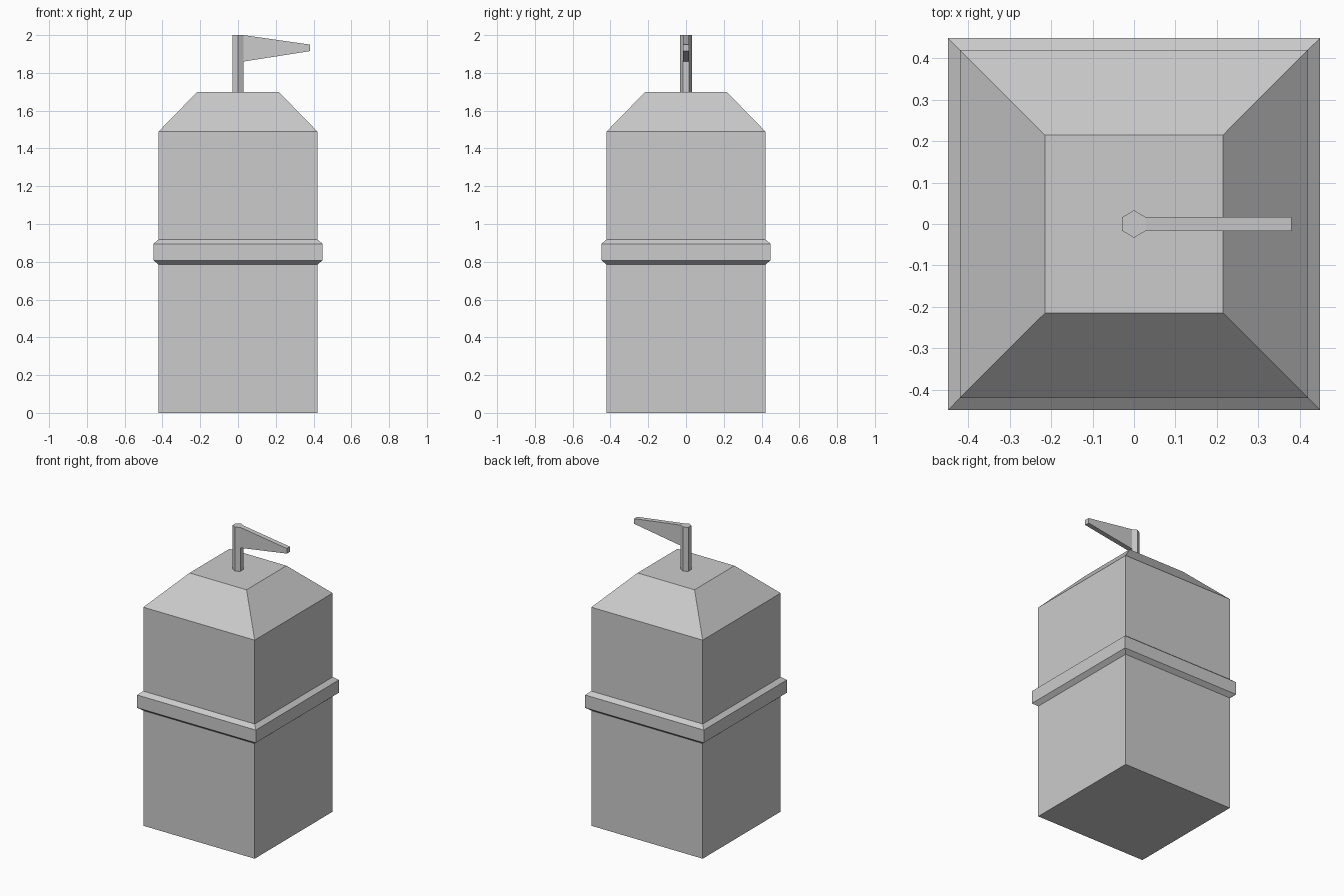
import bpy, bmesh
from math import pi, sin, cos, sqrt

if "Cube" in bpy.data.objects:
    bpy.data.objects.remove(bpy.data.objects["Cube"])


def finish(name, bm):
    bmesh.ops.recalc_face_normals(bm, faces=bm.faces)
    me = bpy.data.meshes.new(name)
    bm.to_mesh(me)
    bm.free()
    ob = bpy.data.objects.new(name, me)
    bpy.context.collection.objects.link(ob)
    return ob


def lathe(name, profile, sides, turn):
    """Stack flat-sided rings of (corner radius, z) and cap both ends."""
    bm = bmesh.new()
    rings = [[bm.verts.new((r * cos(turn + 2 * pi * i / sides),
                            r * sin(turn + 2 * pi * i / sides), z))
              for i in range(sides)] for r, z in profile]
    for a, b in zip(rings, rings[1:]):
        for i in range(sides):
            j = (i + 1) % sides
            bm.faces.new((a[i], a[j], b[j], b[i]))
    bm.faces.new(rings[0])
    bm.faces.new(rings[-1])
    return finish(name, bm)


# Square tower with raised band and sloped roof: (half width, z)
tower = [(0.42, 0), (0.42, 0.785), (0.448, 0.808), (0.448, 0.895),
         (0.42, 0.918), (0.42, 1.49), (0.215, 1.70)]
lathe("tower_body", [(w * sqrt(2), z) for w, z in tower], 4, pi / 4)

# Hexagonal flagpole
lathe("flagpole", [(0.033, 1.70), (0.033, 2.0)], 6, pi / 2)

# Tapered pennant, extruded through its thickness
bm = bmesh.new()
outline = [(0.0286, 1.86), (0.38, 1.915), (0.38, 1.95), (0.0286, 2.0)]
face = bm.faces.new([bm.verts.new((x, -0.0165, z)) for x, z in outline])
out = bmesh.ops.extrude_face_region(bm, geom=[face])
bmesh.ops.translate(bm, vec=(0, 0.033, 0),
                    verts=[v for v in out["geom"] if isinstance(v, bmesh.types.BMVert)])
finish("pennant", bm)
